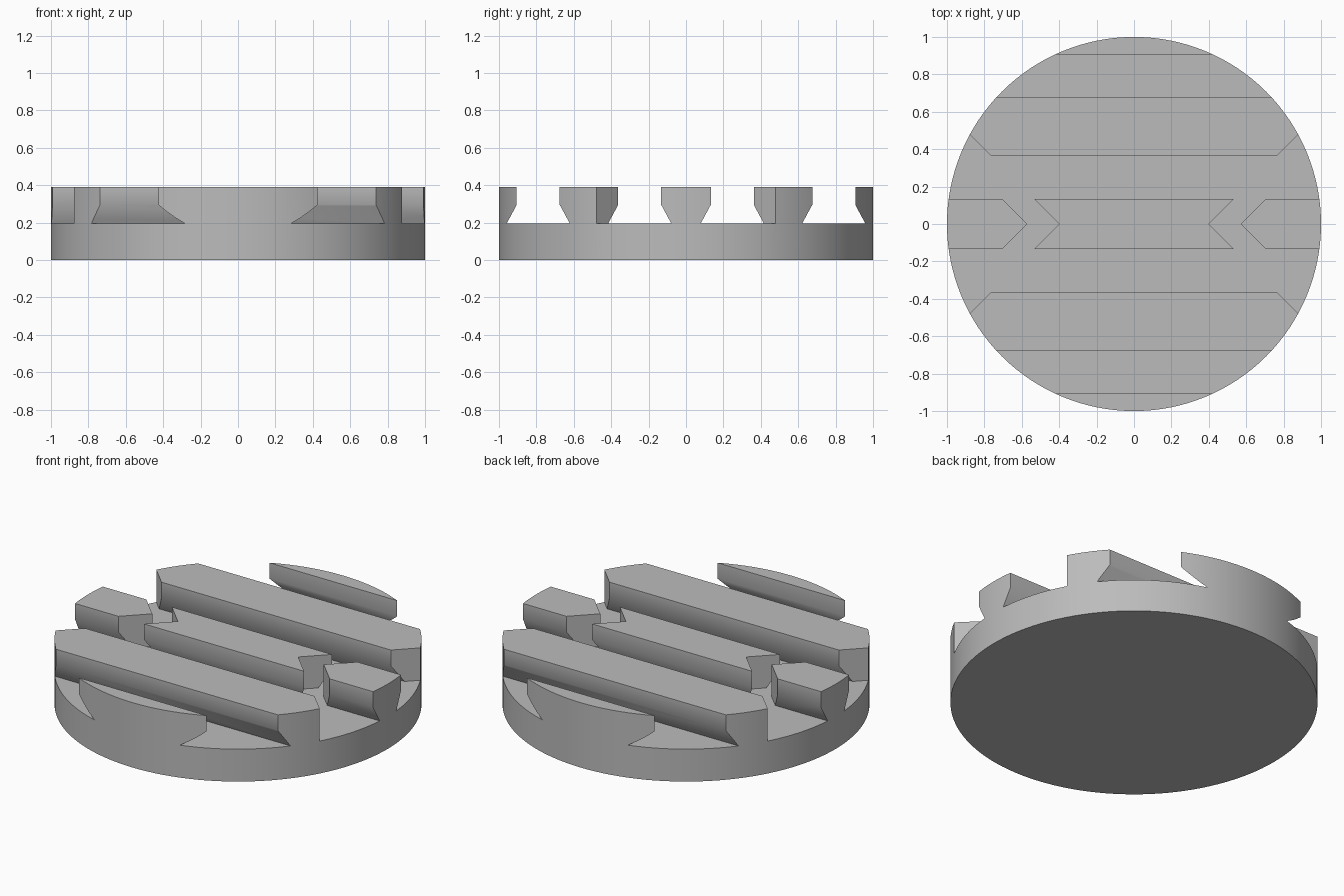
import bpy, bmesh

cube = bpy.data.objects.get("Cube")
if cube:
    bpy.data.objects.remove(cube, do_unlink=True)

RADIUS, HEIGHT, FLOOR, WAIST = 1.0, 0.39, 0.195, 0.295
ABOVE = HEIGHT + 0.1

grey = bpy.data.materials.new("plain_grey")
grey.use_nodes = True
colour = (0.5, 0.5, 0.5, 1)
grey.diffuse_color = colour
grey.node_tree.nodes["Principled BSDF"].inputs["Base Color"].default_value = colour


def prism(name, outline, sweep):
    """Solid made by sweeping a closed outline along a vector."""
    bm = bmesh.new()
    face = bm.faces.new([bm.verts.new(p) for p in outline])
    swept = bmesh.ops.extrude_face_region(bm, geom=[face])["geom"]
    bmesh.ops.translate(bm, vec=sweep,
                        verts=[v for v in swept if isinstance(v, bmesh.types.BMVert)])
    bmesh.ops.recalc_face_normals(bm, faces=bm.faces)
    mesh = bpy.data.meshes.new(name)
    bm.to_mesh(mesh)
    bm.free()
    obj = bpy.data.objects.new(name, mesh)
    bpy.context.collection.objects.link(obj)
    obj.hide_render = True
    return obj


def groove(centre):
    """Dovetail slot along x: straight mouth, flared towards the floor."""
    half = [(0.115, ABOVE), (0.115, WAIST), (0.169, FLOOR)]
    section = half + [(-y, z) for y, z in reversed(half)]
    return prism("groove_cutter", [(-1.2, centre + y, z) for y, z in section], (2.4, 0, 0))


def chevron(side):
    """Upright V slot pointing at the centre of the disc."""
    inner, outer, reach = 0.40, 0.57, 0.9
    plan = [(inner, 0), (inner + reach, reach), (outer + reach, reach),
            (outer, 0), (outer + reach, -reach), (inner + reach, -reach)]
    return prism("chevron_cutter", [(side * x, y, FLOOR) for x, y in plan],
                 (0, 0, ABOVE - FLOOR))


# Round plate
bpy.ops.mesh.primitive_cylinder_add(vertices=128, radius=RADIUS, depth=HEIGHT,
                                    location=(0, 0, HEIGHT / 2))
plate = bpy.context.object
plate.name = "grooved_plate"
plate.data.materials.append(grey)

# Four dovetail grooves and two chevron slots
cutters = [groove(s * y) for y in (0.2475, 0.79) for s in (-1, 1)]
cutters += [chevron(s) for s in (-1, 1)]
for cutter in cutters:
    cutter.data.materials.append(grey)
    cut = plate.modifiers.new("cut", "BOOLEAN")
    cut.operation = "DIFFERENCE"
    cut.solver = "EXACT"
    cut.object = cutter
    bpy.ops.object.modifier_apply(modifier=cut.name)
    bpy.data.objects.remove(cutter, do_unlink=True)

# Smooth rim and groove walls, sharp edges elsewhere
bpy.ops.object.shade_smooth_by_angle(angle=0.524)
